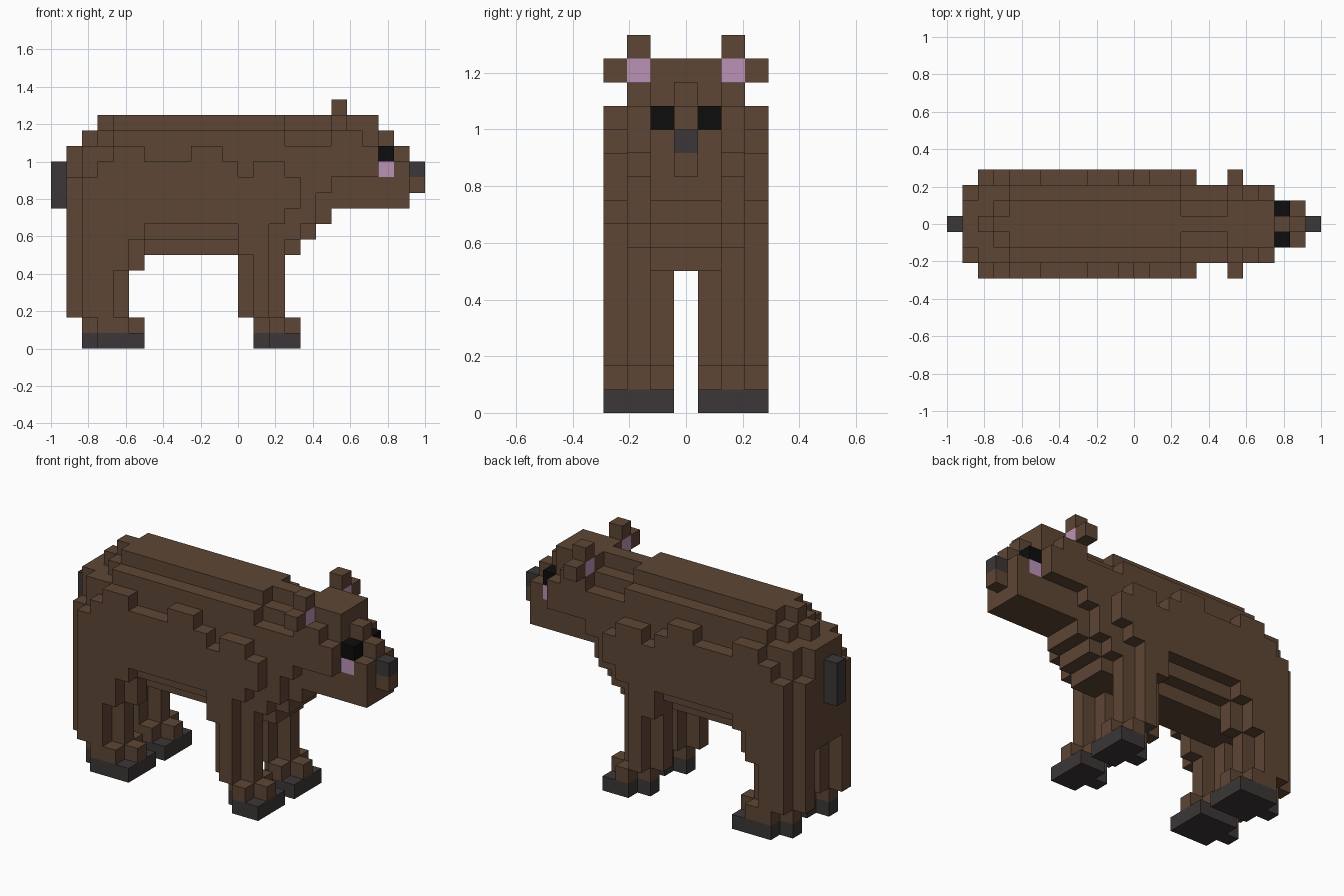
import bpy
import bmesh
from mathutils import Vector

cube = bpy.data.objects.get("Cube")
if cube:
    bpy.data.objects.remove(cube, do_unlink=True)

UNIT = 1 / 12      # edge of one building block
LENGTH = 24        # blocks from tail to nose


def make_material(name, colour):
    mat = bpy.data.materials.new(name)
    mat.use_nodes = True
    mat.diffuse_color = (*colour, 1)
    shader = mat.node_tree.nodes["Principled BSDF"]
    shader.inputs["Base Color"].default_value = (*colour, 1)
    shader.inputs["Roughness"].default_value = 0.9
    return mat


brown = make_material("brown_fur", (0.112, 0.061, 0.035))
grey = make_material("dark_grey", (0.045, 0.037, 0.038))
pink = make_material("pink_skin", (0.49, 0.29, 0.47))
black = make_material("eye_black", (0.004, 0.004, 0.004))

blocks = {}        # block position -> part name
materials = {}     # part name -> material


def fill(part, mat, xs, ys, zs):
    """Fill a box of blocks (end values excluded), mirrored across the middle."""
    materials[part] = mat
    for x in range(*xs):
        for y in range(*ys):
            for z in range(*zs):
                for side in (y, -y):
                    blocks[x, side, z] = part


def layer(part, y, runs):
    """One lengthwise slice, described by runs of equal bottom and top."""
    for start, end, bottom, top in runs:
        fill(part, brown, (start, end), (y, y + 1), (bottom, top))


def cross(part, mat, start, length, zs):
    """Column with a cross-shaped section, the arms one block out."""
    fill(part, mat, (start, start + length), (2, 3), zs)
    fill(part, mat, (start + 1, start + length - 1), (1, 4), zs)


# Torso, from the spine outwards
layer("torso", 0, [(1, 2, 6, 13), (2, 3, 6, 14), (3, 16, 6, 15),
                   (16, 17, 7, 15), (17, 18, 8, 15)])
layer("torso", 1, [(1, 3, 6, 13), (3, 4, 6, 14), (4, 15, 6, 15),
                   (15, 16, 6, 14), (16, 17, 7, 14), (17, 18, 8, 14)])
layer("torso", 2, [(1, 2, 6, 11), (2, 4, 6, 13), (4, 6, 5, 14),
                   (6, 12, 7, 14), (12, 15, 6, 14), (15, 16, 7, 13),
                   (16, 17, 8, 13), (17, 18, 10, 13)])

# Shaggy outer fur on the flanks, with thighs and shoulders
layer("flanks", 3, [(2, 3, 5, 11), (3, 4, 5, 12), (4, 5, 5, 13),
                    (5, 6, 7, 13), (6, 9, 8, 12), (9, 11, 8, 13),
                    (11, 12, 8, 12), (12, 13, 6, 11), (13, 14, 6, 12),
                    (14, 15, 8, 12), (15, 16, 9, 11)])

# Head and snout
layer("head", 0, [(18, 21, 9, 15), (21, 22, 9, 14), (22, 23, 9, 13),
                  (23, 24, 10, 11)])
layer("head", 1, [(18, 21, 9, 15), (21, 22, 9, 11), (22, 23, 9, 12)])
layer("head", 2, [(18, 20, 11, 14), (20, 21, 11, 13)])

# Face details
fill("nose", grey, (23, 24), (0, 1), (11, 12))
fill("eyes", black, (21, 22), (1, 2), (12, 13))
fill("cheeks", pink, (21, 22), (1, 2), (11, 12))

# Ears with a pink middle
fill("ears", brown, (18, 19), (2, 3), (15, 16))
fill("ears", brown, (18, 19), (3, 4), (14, 15))
fill("inner_ears", pink, (18, 19), (2, 3), (14, 15))

# Legs, paws and soles
for name, back, length in (("rear", 1, 4), ("front", 12, 3)):
    cross(name + "_legs", brown, back, length, (2, 6))
    cross(name + "_paws", brown, back + 1, length, (1, 2))
    cross(name + "_soles", grey, back + 1, length, (0, 1))
    toe = back + length
    fill(name + "_soles", grey, (toe, toe + 1), (1, 4), (0, 1))

# Tail
fill("tail", grey, (0, 1), (0, 1), (9, 12))


def build(part, mat):
    """Make an object from the exposed faces of one part's blocks."""
    bm = bmesh.new()
    corners = {}

    def corner(point):
        key = tuple(round(c * 2) for c in point)
        if key not in corners:
            x, y, z = point
            place = (x + 0.5 - LENGTH / 2, y, z + 0.5)
            corners[key] = bm.verts.new(Vector(place) * UNIT)
        return corners[key]

    for pos, owner in blocks.items():
        if owner != part:
            continue
        for axis in range(3):
            for sign in (-1, 1):
                normal = Vector((0, 0, 0))
                normal[axis] = sign
                beside = tuple(int(p + n) for p, n in zip(pos, normal))
                if beside in blocks:
                    continue
                u = Vector((0, 0, 0))
                u[(axis + 1) % 3] = 0.5
                v = normal.cross(u)
                mid = Vector(pos) + normal / 2
                bm.faces.new([corner(mid + step) for step in
                              (-u - v, u - v, u + v, v - u)])

    mesh = bpy.data.meshes.new(part)
    bm.to_mesh(mesh)
    bm.free()
    mesh.materials.append(mat)
    bpy.context.scene.collection.objects.link(bpy.data.objects.new(part, mesh))


for part, mat in materials.items():
    build(part, mat)
